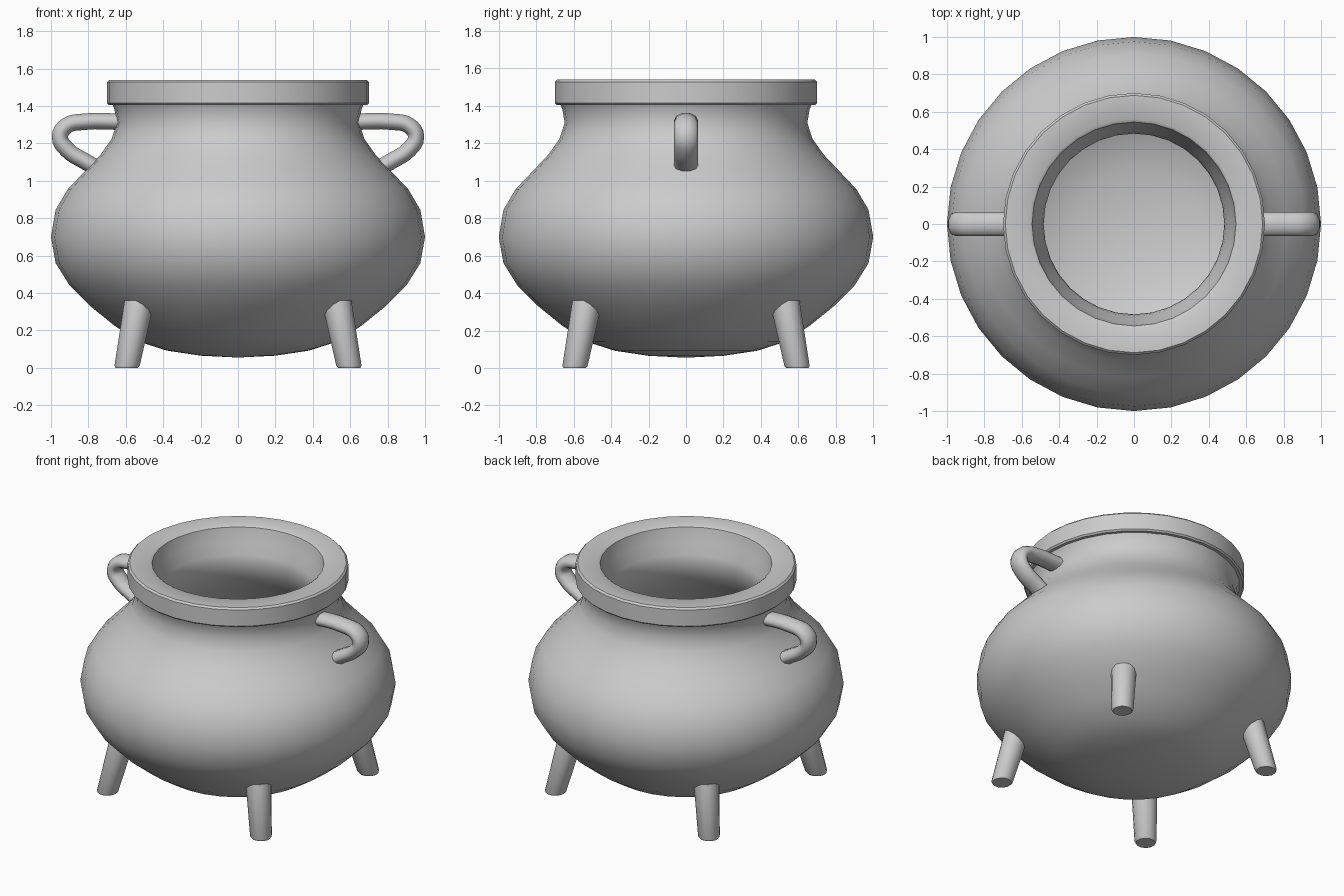
import bpy, bmesh, math
from mathutils import Vector, Matrix

if "Cube" in bpy.data.objects:
    bpy.data.objects.remove(bpy.data.objects["Cube"])


def smooth(obj, angle=40):
    bpy.ops.object.select_all(action='DESELECT')
    obj.select_set(True)
    bpy.context.view_layer.objects.active = obj
    bpy.ops.object.shade_smooth_by_angle(angle=math.radians(angle))


def finish(bm, name, angle=40):
    bmesh.ops.recalc_face_normals(bm, faces=bm.faces)
    mesh = bpy.data.meshes.new(name)
    bm.to_mesh(mesh)
    bm.free()
    obj = bpy.data.objects.new(name, mesh)
    bpy.context.collection.objects.link(obj)
    smooth(obj, angle)
    return obj


def lathe(name, profile, steps=32):
    bm = bmesh.new()
    verts = [bm.verts.new((r, 0, z)) for r, z in profile]
    edges = [bm.edges.new(p) for p in zip(verts, verts[1:])]
    bmesh.ops.spin(bm, geom=verts + edges, cent=(0, 0, 0), axis=(0, 0, 1),
                   angle=2 * math.pi, steps=steps)
    bmesh.ops.remove_doubles(bm, verts=bm.verts, dist=0.0005)
    return finish(bm, name)


# Hollow pot: outer belly, thick rim, then the inner wall back to the axis
outer = [(0, .055), (.2, .065), (.38, .092), (.53, .14), (.66, .225), (.79, .33),
         (.9, .44), (.975, .56), (1, .7), (.975, .845), (.91, .955), (.82, 1.05),
         (.735, 1.14), (.675, 1.225), (.648, 1.31), (.66, 1.38), (.67, 1.405)]
rim = [(.69, 1.405), (.7, 1.415), (.7, 1.528), (.688, 1.54), (.56, 1.54), (.545, 1.53)]
inner = [(.525, 1.44), (.493, 1.36), (.483, 1.3), (.51, 1.2), (.59, 1.08), (.7, .97),
         (.8, .85), (.84, .7), (.81, .58), (.7, .44), (.53, .31), (.3, .235), (0, .215)]
lathe("pot_body", outer + rim + inner)

# Four splayed tapered legs on the diagonals
for i in range(4):
    bm = bmesh.new()
    rings = [(0, .062), (.012, .07), (.36, .083)]
    loops = []
    for z, r in rings:
        c = .595 - .19 * z
        loops.append([bm.verts.new((c * math.sqrt(2) + r * math.cos(a), r * math.sin(a), z))
                      for a in (k * math.pi / 6 for k in range(12))])
    for lo, hi in zip(loops, loops[1:]):
        for k in range(12):
            bm.faces.new((lo[k], lo[k - 1], hi[k - 1], hi[k]))
    bm.faces.new(loops[0])
    bm.faces.new(loops[-1])
    bmesh.ops.rotate(bm, verts=bm.verts, cent=(0, 0, 0),
                     matrix=Matrix.Rotation(math.pi / 4 + i * math.pi / 2, 3, 'Z'))
    finish(bm, f"leg_{i + 1}")

# Two looped side handles, flattened tubes
path = [(.6, 1.315), (.83, 1.315), (.915, 1.295), (.952, 1.235), (.912, 1.165),
        (.82, 1.105), (.74, 1.06)]
for name, side in (("right_handle", 1), ("left_handle", -1)):
    curve = bpy.data.curves.new(name, 'CURVE')
    curve.dimensions = '3D'
    curve.bevel_depth = .046
    curve.bevel_resolution = 3
    curve.resolution_u = 4
    curve.use_fill_caps = True
    spline = curve.splines.new('BEZIER')
    spline.bezier_points.add(len(path) - 1)
    for p, (x, z) in zip(spline.bezier_points, path):
        p.co = (side * x, 0, z)
        p.handle_left_type = p.handle_right_type = 'AUTO'
    obj = bpy.data.objects.new(name, curve)
    obj.scale.y = 1.42
    bpy.context.collection.objects.link(obj)
    bpy.ops.object.select_all(action='DESELECT')
    obj.select_set(True)
    bpy.context.view_layer.objects.active = obj
    bpy.ops.object.convert(target='MESH')
    smooth(bpy.context.object)
